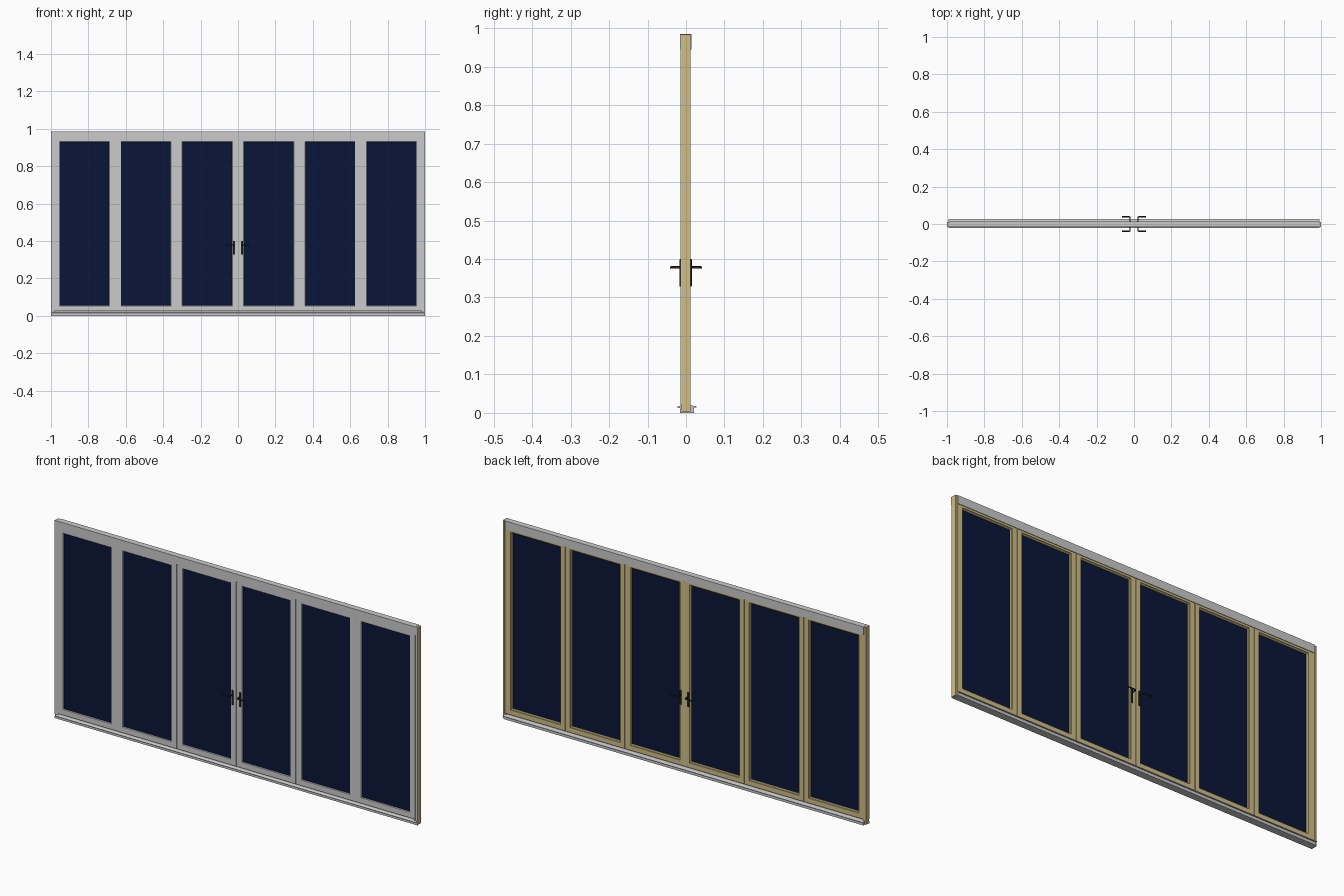
import bpy, bmesh

if "Cube" in bpy.data.objects:
    bpy.data.objects.remove(bpy.data.objects["Cube"])


def material(name, rgb):
    m = bpy.data.materials.new(name)
    m.diffuse_color = (*rgb, 1)
    m.use_nodes = True
    m.node_tree.nodes["Principled BSDF"].inputs["Base Color"].default_value = m.diffuse_color
    return m


WOOD = material("wood", (0.63, 0.52, 0.24))
GLASS = material("glass", (0.003, 0.008, 0.04))
BLACK = material("handle_black", (0.025, 0.02, 0.015))


def finish(name, bm, mat=None):
    bmesh.ops.recalc_face_normals(bm, faces=bm.faces)
    me = bpy.data.meshes.new(name)
    bm.to_mesh(me)
    bm.free()
    ob = bpy.data.objects.new(name, me)
    bpy.context.collection.objects.link(ob)
    if mat:
        me.materials.append(mat)
    return ob


def box(name, x, y, z, mat=None, bevel=0):
    bm = bmesh.new()
    bmesh.ops.create_cube(bm, size=1)
    for v in bm.verts:
        v.co = [(a + b) / 2 + c * (b - a) for (a, b), c in zip((x, y, z), v.co)]
    ob = finish(name, bm, mat)
    if bevel:
        mod = ob.modifiers.new("rounded", "BEVEL")
        mod.width, mod.segments = bevel, 3
    return ob


def extrude_x(name, profile, x0, x1, mat=None):
    """Extrude a (y, z) profile along x."""
    bm = bmesh.new()
    f = bm.faces.new([bm.verts.new((x0, y, z)) for y, z in profile])
    new = bmesh.ops.extrude_face_region(bm, geom=[f])["geom"]
    bmesh.ops.translate(bm, vec=(x1 - x0, 0, 0),
                        verts=[v for v in new if isinstance(v, bmesh.types.BMVert)])
    return finish(name, bm, mat)


def extrude_z(name, profile, z0, z1, mat=None):
    """Extrude an (x, y) profile along z."""
    bm = bmesh.new()
    f = bm.faces.new([bm.verts.new((x, y, z0)) for x, y in profile])
    new = bmesh.ops.extrude_face_region(bm, geom=[f])["geom"]
    bmesh.ops.translate(bm, vec=(0, 0, z1 - z0),
                        verts=[v for v in new if isinstance(v, bmesh.types.BMVert)])
    return finish(name, bm, mat)


def mitred_frame(name, profile, x0, x1, z0, z1, mat=None):
    """Sweep an (inset, y) profile round a rectangle with mitred corners."""
    bm = bmesh.new()
    rings = []
    for cx, cz, sx, sz in ((x0, z0, 1, 1), (x1, z0, -1, 1), (x1, z1, -1, -1), (x0, z1, 1, -1)):
        rings.append([bm.verts.new((cx + sx * d, y, cz + sz * d)) for d, y in profile])
    n = len(profile)
    for i in range(4):
        a, b = rings[i], rings[(i + 1) % 4]
        for j in range(n):
            k = (j + 1) % n
            bm.faces.new((a[j], a[k], b[k], b[j]))
    return finish(name, bm, mat)


# Folding door panels: metal-clad front, stepped wooden back, glass
P0, P1, HALF = 0.025, 0.96, 0.162
CLAD = [(0, -0.012), (0.028, -0.012), (0.030, -0.010), (0.030, -0.006), (0, -0.006)]
TIMBER = [(0, -0.006), (0.030, -0.006), (0.030, 0.004), (0.026, 0.007),
          (0.024, 0.007), (0.024, 0.0105), (0, 0.0105)]
for i in range(6):
    c = (i - 2.5) * 0.3285
    a, b = c - HALF, c + HALF
    mitred_frame(f"panel_cladding_{i + 1}", CLAD, a, b, P0, P1)
    mitred_frame(f"panel_timber_{i + 1}", TIMBER, a, b, P0, P1, WOOD)
    box(f"glass_pane_{i + 1}", (a + 0.027, b - 0.027), (-0.0075, 0.001),
        (P0 + 0.027, P1 - 0.027), GLASS)

# Seals between neighbouring panels
for i in range(5):
    c = (i - 2) * 0.3285
    box(f"panel_seal_{i + 1}", (c - 0.0025, c + 0.0025), (-0.009, 0.007), (P0, P1))

# Side jambs: grooved timber with thin metal facing
for s, side in ((-1, "left"), (1, "right")):
    prof = [(1, -0.012), (1, 0.012), (0.992, 0.012), (0.992, 0.009),
            (0.988, 0.009), (0.988, 0.012), (0.983, 0.012), (0.983, -0.012)]
    extrude_z(f"{side}_jamb", [(s * x, y) for x, y in prof], 0.002, 0.984, WOOD)
    face = [(1, -0.012), (1, -0.014), (0.990, -0.014), (0.990, -0.0125),
            (0.986, -0.0125), (0.986, -0.014), (0.980, -0.014), (0.980, -0.012)]
    extrude_z(f"{side}_jamb_facing", [(s * x, y) for x, y in face], 0.02, 0.984)

# Head track: inverted channel
extrude_x("head_track", [(-0.0145, 0.945), (-0.0145, 0.985), (0.0145, 0.985),
                         (0.0145, 0.945), (0.0115, 0.945), (0.0115, 0.965),
                         (-0.0125, 0.965), (-0.0125, 0.945)], -0.988, 0.988)
box("head_facing", (-1, 1), (-0.0155, -0.0145), (0.945, 0.985))

# Sill: stepped threshold with drip lip, rear lip and guide rail
extrude_x("sill", [(-0.014, 0), (0.021, 0), (0.021, 0.014), (0.027, 0.014),
                   (0.027, 0.017), (0.010, 0.020), (0.003, 0.020), (0.003, 0.024),
                   (-0.003, 0.024), (-0.003, 0.020), (-0.012, 0.020),
                   (-0.022, 0.016), (-0.022, 0.013), (-0.014, 0.013)], -0.992, 0.992)
box("sill_front_nosing", (-1, 1), (-0.0150, -0.012), (0, 0.010))

# Lever handles, mirrored left/right on both faces
for s, side in ((-1, "left"), (1, "right")):
    for d, base, face in ((-1, 0.012, "front"), (1, 0.0105, "back")):
        x = s * 0.021
        ys = sorted((d * (base - 0.001), d * (base + 0.0045)))
        box(f"{side}_{face}_handle_plate", (x - 0.005, x + 0.005), ys,
            (0.328, 0.400), BLACK, 0.0018)
        cu = bpy.data.curves.new(f"{side}_{face}_lever", "CURVE")
        cu.dimensions = "3D"
        cu.bevel_depth, cu.bevel_resolution, cu.use_fill_caps = 0.0032, 2, True
        sp = cu.splines.new("POLY")
        pts = [(0.021, base), (0.021, 0.034), (0.0225, 0.0375), (0.026, 0.039), (0.064, 0.039)]
        sp.points.add(len(pts) - 1)
        for p, (px, py) in zip(sp.points, pts):
            p.co = (s * px, d * py, 0.378, 1)
        sp.use_smooth = True
        cu.materials.append(BLACK)
        bpy.context.collection.objects.link(bpy.data.objects.new(cu.name, cu))
